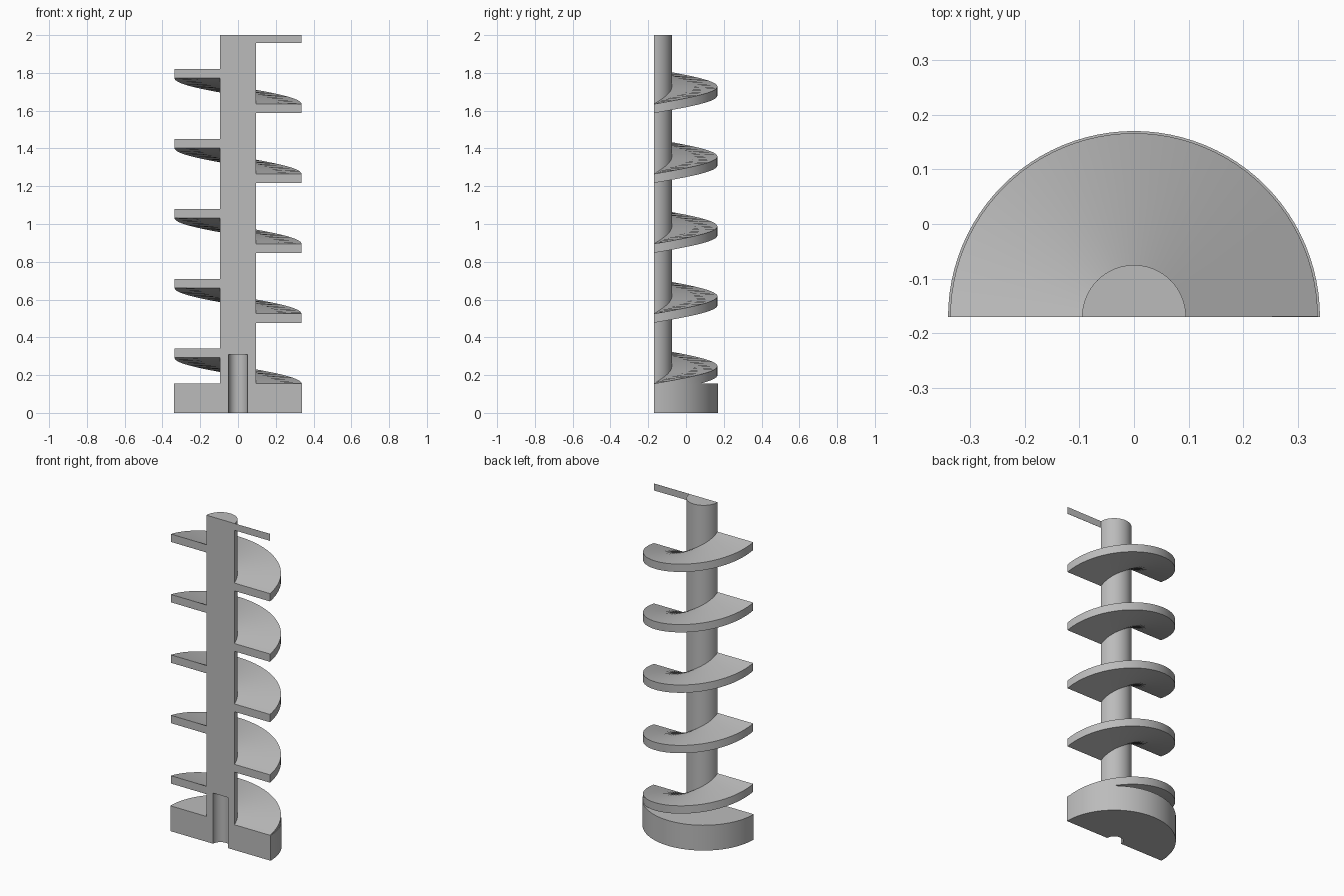
import bpy, bmesh
from math import pi, cos, sin, radians

if "Cube" in bpy.data.objects:
    bpy.data.objects.remove(bpy.data.objects["Cube"])

CUT_Y = -0.17          # plane of the lengthwise cut
CORE_R, FLIGHT_R, BASE_R, BORE_R = 0.095, 0.336, 0.34, 0.05
HEIGHT, BASE_H, BORE_H = 2.0, 0.155, 0.31
PITCH, THICK = 0.37, 0.048

grey = bpy.data.materials.new("plain grey")
grey.use_nodes = True
colour = (0.5, 0.5, 0.5, 1)
grey.diffuse_color = colour
grey.node_tree.nodes["Principled BSDF"].inputs["Base Color"].default_value = colour


def sweep(name, profile, rise=0.0, angle=pi, steps=48):
    """Turn a closed (radius, height) profile about the cut axis, rising as it goes."""
    bm = bmesh.new()
    rings = []
    for i in range(steps + 1):
        t = i / steps
        a = angle * t
        rings.append([bm.verts.new((r * cos(a), CUT_Y + r * sin(a), z + rise * t))
                      for r, z in profile])
    n = len(profile)
    for lower, upper in zip(rings, rings[1:]):
        for j in range(n):
            k = (j + 1) % n
            if profile[j][0] + profile[k][0] > 0:
                bm.faces.new((lower[j], lower[k], upper[k], upper[j]))
    bm.faces.new(rings[0][::-1])
    bm.faces.new(rings[-1])
    bmesh.ops.remove_doubles(bm, verts=bm.verts, dist=1e-5)
    bmesh.ops.recalc_face_normals(bm, faces=bm.faces)
    mesh = bpy.data.meshes.new(name)
    bm.to_mesh(mesh)
    bm.free()
    mesh.materials.append(grey)
    obj = bpy.data.objects.new(name, mesh)
    bpy.context.collection.objects.link(obj)
    bpy.ops.object.select_all(action='DESELECT')
    obj.select_set(True)
    bpy.context.view_layer.objects.active = obj
    bpy.ops.object.shade_smooth_by_angle(angle=radians(30))
    return obj


def band(inner, outer, low, high):
    return [(inner, low), (outer, low), (outer, high), (inner, high)]


# Core with a blind bore at its foot
sweep("core", [(BORE_R, 0), (CORE_R, 0), (CORE_R, HEIGHT), (0, HEIGHT),
               (0, BORE_H), (BORE_R, BORE_H)])

# Half-round base
sweep("base", band(CORE_R, BASE_R, 0, BASE_H))

# Half-turn flights of the screw
for i in range(5):
    top = BASE_H + i * PITCH
    sweep(f"flight_{i + 1}", band(CORE_R - 0.002, FLIGHT_R, top - THICK, top), rise=PITCH / 2)

# Sliver of the next flight, trimmed flush with the top of the core
sweep("top_flight_sliver", band(CORE_R - 0.002, FLIGHT_R, HEIGHT - 0.042, HEIGHT),
      angle=radians(0.3), steps=1)
